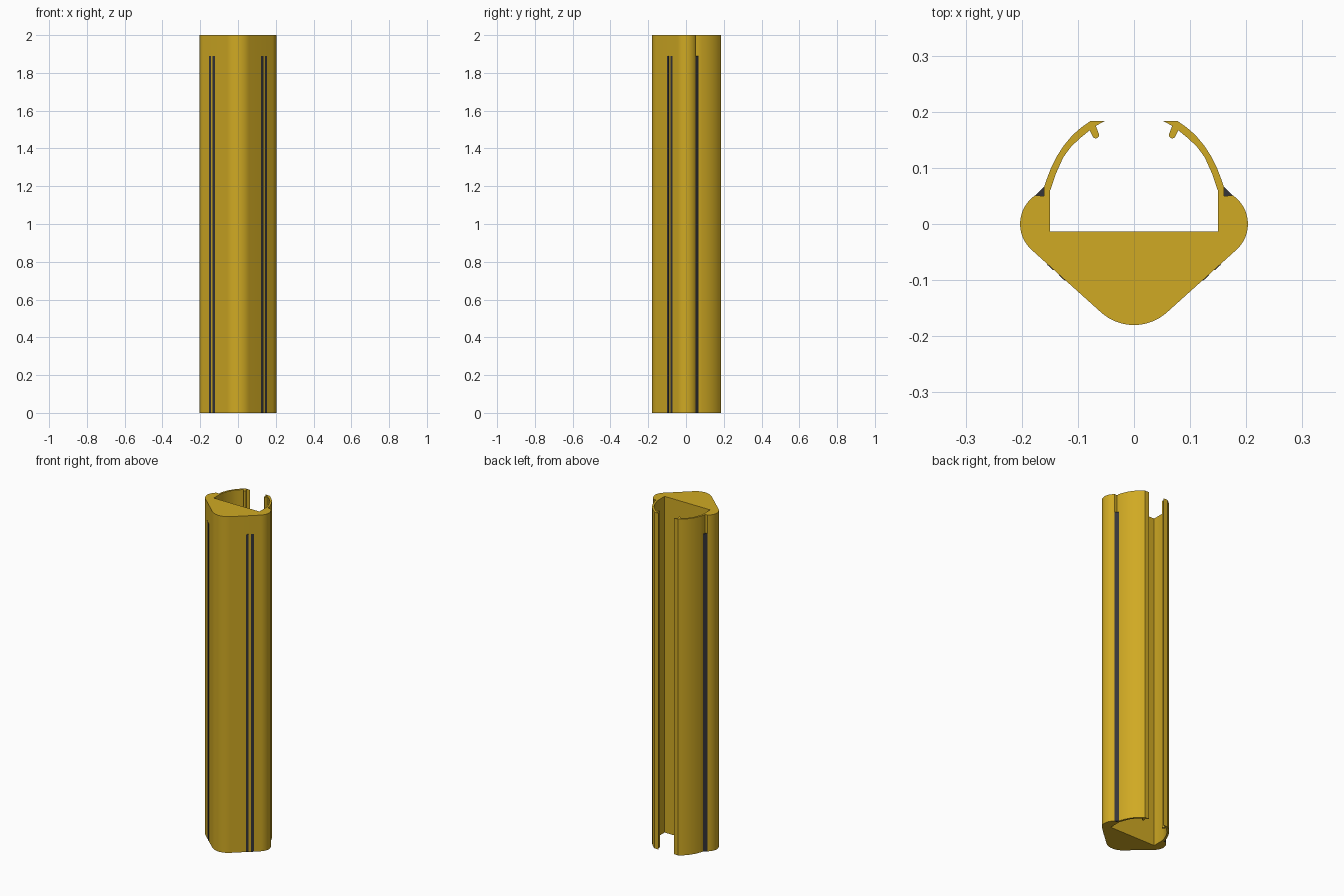
import bpy, bmesh, math

if "Cube" in bpy.data.objects:
    bpy.data.objects.remove(bpy.data.objects["Cube"])

HEIGHT = 2.0
STRIP_TOP = 1.89


def material(name, rgb):
    m = bpy.data.materials.new(name)
    m.diffuse_color = (*rgb, 1)
    m.use_nodes = True
    m.node_tree.nodes["Principled BSDF"].inputs["Base Color"].default_value = m.diffuse_color
    return m


gold = material("golden yellow", (0.63, 0.40, 0.017))
dark = material("charcoal", (0.035, 0.035, 0.04))


def arc(cx, cy, r, a0, a1, n):
    """Points on a circle from angle a0 to a1, in degrees."""
    out = []
    for i in range(n + 1):
        a = math.radians(a0 + (a1 - a0) * i / n)
        out.append((cx + r * math.cos(a), cy + r * math.sin(a)))
    return out


def extrude(name, outline, z1, mat):
    """Upright prism with the given plan outline."""
    bm = bmesh.new()
    face = bm.faces.new([bm.verts.new((x, y, 0)) for x, y in outline])
    new = bmesh.ops.extrude_face_region(bm, geom=[face])["geom"]
    bmesh.ops.translate(bm, vec=(0, 0, z1),
                        verts=[v for v in new if isinstance(v, bmesh.types.BMVert)])
    bmesh.ops.recalc_face_normals(bm, faces=bm.faces)
    me = bpy.data.meshes.new(name)
    bm.to_mesh(me)
    bm.free()
    me.materials.append(mat)
    ob = bpy.data.objects.new(name, me)
    bpy.context.collection.objects.link(ob)
    bpy.ops.object.select_all(action='DESELECT')
    ob.select_set(True)
    bpy.context.view_layer.objects.active = ob
    bpy.ops.object.shade_smooth_by_angle(angle=math.radians(25))
    return ob


# Body: rounded nose and shoulders, notch, thin curved clip arm with hook
half = arc(0, -0.092, 0.088, -90, -48, 8)
half += arc(0.141, 0, 0.062, -48, 55, 16)
half += [(0.160, 0.05), (0.160, 0.067), (0.154, 0.084), (0.147, 0.102),
         (0.138, 0.120), (0.125, 0.140), (0.110, 0.158), (0.094, 0.172),
         (0.077, 0.184), (0.051, 0.184), (0.068, 0.175)]
half += arc(0.0683, 0.1585, 0.006, 160, 340, 8)
half += [(0.079, 0.167), (0.096, 0.153), (0.112, 0.138), (0.126, 0.119),
         (0.139, 0.090), (0.150, 0.058), (0.150, -0.013)]
mirrored = [(-x, y) for x, y in reversed(half[1:])]
extrude("body", half + mirrored, HEIGHT, gold)

# Direction and outward normal of the slanted front faces
a = math.radians(-48)
nx, ny = math.cos(a), math.sin(a)
px, py = 0.141 + 0.062 * nx, 0.062 * ny


def on_slant(x, off):
    t = (x - px) / -ny
    return (x + nx * off, py + nx * t + ny * off)


for side, s in (("left", -1), ("right", 1)):
    # Triangular strip filling the notch behind each shoulder
    tri = [(0.1765, 0.05), (0.160, 0.067), (0.160, 0.05)]
    extrude(f"{side}_notch_strip", [(s * x, y) for x, y in tri], STRIP_TOP, dark)
    # Pair of thin lines on each slanted front face
    for label, x0, x1 in (("inner", 0.122, 0.133), ("outer", 0.143, 0.154)):
        q = [on_slant(x0, -0.002), on_slant(x0, 0.0012),
             on_slant(x1, 0.0012), on_slant(x1, -0.002)]
        extrude(f"{side}_{label}_front_line", [(s * x, y) for x, y in q], STRIP_TOP, dark)
